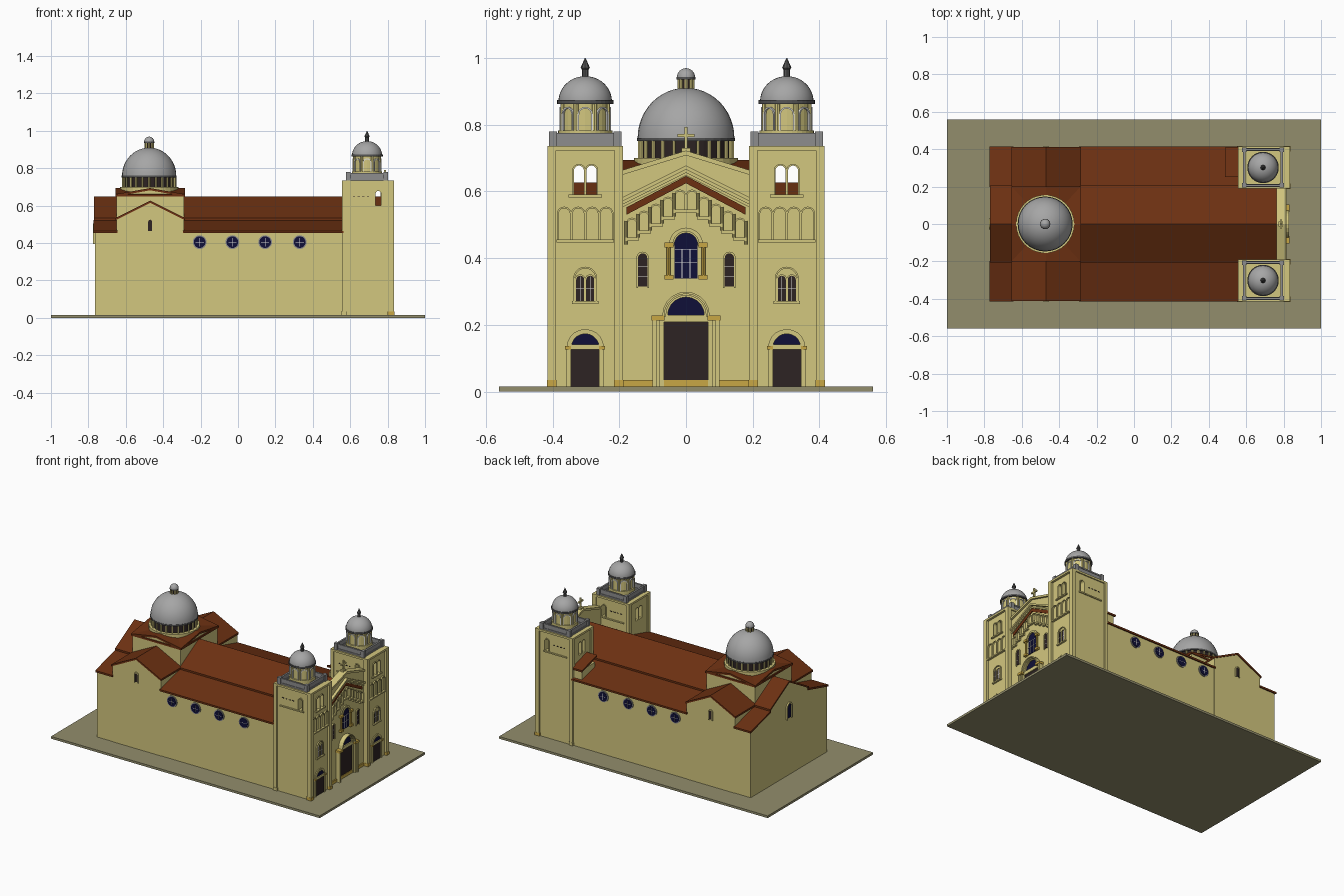
import bpy, bmesh
from math import pi, sin, cos

if "Cube" in bpy.data.objects:
    bpy.data.objects.remove(bpy.data.objects["Cube"])


def material(name, r, g, b):
    m = bpy.data.materials.new(name)
    m.use_nodes = True
    m.diffuse_color = (r, g, b, 1)
    bsdf = next(n for n in m.node_tree.nodes if n.type == 'BSDF_PRINCIPLED')
    bsdf.inputs["Base Color"].default_value = (r, g, b, 1)
    return m


WALL = material("cream wall", .65, .57, .21)
GROUND = material("paving", .29, .27, .15)
ROOF = material("red roof tiles", .15, .03, .006)
DOME = material("dome grey", .38, .38, .38)
STONE = material("parapet grey", .27, .27, .27)
DARK = material("dark slate", .09, .09, .09)
DOOR = material("dark brown", .026, .017, .017)
GLASS = material("navy glass", .005, .005, .04)
GOLD = material("gold stone", .58, .39, .06)
WHITE = material("white trim", .75, .75, .72)


def finish(name, bm, mat, smooth=False):
    bmesh.ops.recalc_face_normals(bm, faces=bm.faces)
    me = bpy.data.meshes.new(name)
    bm.to_mesh(me)
    bm.free()
    me.materials.append(mat)
    ob = bpy.data.objects.new(name, me)
    bpy.context.collection.objects.link(ob)
    if smooth:
        bpy.ops.object.select_all(action='DESELECT')
        ob.select_set(True)
        bpy.context.view_layer.objects.active = ob
        bpy.ops.object.shade_smooth_by_angle(angle=.6)
    return ob


def prism(name, pts, axis, a, b, mat):
    """Extrude an outline of (u, z) points along x or y from a to b."""
    bm = bmesh.new()
    ends = [[bm.verts.new((t, u, z) if axis == 'x' else (u, t, z)) for u, z in pts] for t in (a, b)]
    for ring in ends:
        bm.faces.new(ring)
    n = len(pts)
    for i in range(n):
        j = (i + 1) % n
        bm.faces.new((ends[0][i], ends[0][j], ends[1][j], ends[1][i]))
    return finish(name, bm, mat)


def box(name, x0, x1, y0, y1, z0, z1, mat):
    return prism(name, [(y0, z0), (y1, z0), (y1, z1), (y0, z1)], 'x', x0, x1, mat)


def slab(name, p, q, t, axis, a, b, mat):
    return prism(name, [p, q, (q[0], q[1] + t), (p[0], p[1] + t)], axis, a, b, mat)


def lathe(name, profile, x, y, mat, seg=32, smooth=False):
    bm = bmesh.new()
    rings = [[bm.verts.new((x + r * cos(2 * pi * i / seg), y + r * sin(2 * pi * i / seg), z))
              for i in range(seg)] for r, z in profile]
    for lo, hi in zip(rings, rings[1:]):
        for i in range(seg):
            j = (i + 1) % seg
            bm.faces.new((lo[i], lo[j], hi[j], hi[i]))
    bm.faces.new(rings[0])
    bm.faces.new(rings[-1])
    return finish(name, bm, mat, smooth)


def cyl(name, x, y, r, z0, z1, mat, seg=32):
    return lathe(name, [(r, z0), (r, z1)], x, y, mat, seg)


def dome(name, x, y, r, z, h, mat, steps=12):
    arc = [(max(r * cos(pi / 2 * k / steps), .001), z + h * sin(pi / 2 * k / steps)) for k in range(steps + 1)]
    return lathe(name, arc, x, y, mat, 32, True)


def arch(c, z0, zs, r, n=10):
    return [(c + r, z0)] + [(c + r * cos(pi * k / n), zs + r * sin(pi * k / n)) for k in range(n + 1)] + [(c - r, z0)]


def opening(name, c, z0, zs, r, axis, a, b, mat):
    return prism(name, arch(c, z0, zs, r), axis, a, b, mat)


def frame(name, c, z0, zs, r, w, axis, a, b, mat=WALL):
    return prism(name, arch(c, z0, zs, r + w) + arch(c, z0, zs, r)[::-1], axis, a, b, mat)


def gable(name, c, hw, z0, eave, apex, axis, a, b, over=.006, t=.012):
    """Gabled volume with two roof slabs."""
    prism(name + "_walls", [(c - hw, z0), (c + hw, z0), (c + hw, eave), (c, apex), (c - hw, eave)], axis, a, b, WALL)
    drop = over * (apex - eave) / hw
    for s in (-1, 1):
        slab(name + "_roof", (c + s * (hw + over), eave - drop), (c, apex), t, axis, a - over, b + over, ROOF)


# Ground and main volumes
box("ground_slab", -1, 1, -.56, .56, 0, .015, GROUND)
box("lower_walls", -.765, .57, -.405, .405, .015, .455, WALL)
gable("nave", 0, .2, .4, .525, .638, 'x', -.765, .765)
gable("transept", -.47, .18, .015, .525, .615, 'y', -.407, .407)
gable("crossing_long", 0, .195, .45, .65, .682, 'x', -.65, -.29)
gable("crossing_cross", -.47, .18, .45, .65, .682, 'y', -.195, .195)
for s in (-1, 1):
    prism("aisle_upper_wall", [(s * .405, .45), (s * .2, .45), (s * .2, .51), (s * .405, .455)], 'x', -.765, .56, WALL)
    for x0, x1 in ((-.772, -.645), (-.295, .565)):
        slab("aisle_roof", (s * .415, .453), (s * .198, .511), .012, 'x', x0, x1, ROOF)

# Stair house beside one tower
box("stair_house", .495, .57, .26, .4, .4, .535, WALL)
slab("stair_house_roof", (.41, .525), (.25, .57), .012, 'x', .487, .57, ROOF)

# Main dome
X = -.475
cyl("drum_base", X, 0, .156, .65, .7, WALL)
cyl("drum_windows", X, 0, .136, .7, .755, DOOR)
for k in range(24):
    a = 2 * pi * k / 24
    cyl("drum_column", X + .139 * cos(a), .139 * sin(a), .006, .7, .752, WALL, 6)
cyl("drum_cornice", X, 0, .147, .75, .76, DARK)
dome("main_dome", X, 0, .145, .76, .15, DOME)
cyl("lantern", X, 0, .021, .9, .94, DOOR, 16)
for k in range(8):
    cyl("lantern_column", X + .021 * cos(k * pi / 4), .021 * sin(k * pi / 4), .005, .9, .94, WALL, 6)
cyl("lantern_cornice", X, 0, .028, .935, .942, DARK, 16)
dome("lantern_dome", X, 0, .027, .942, .027, DOME, 6)

# Side windows, transept windows and rear window
for s in (-1, 1):
    for x in (-.205, -.03, .145, .33):
        for name, r, d, mat in (("rose_frame", .037, .411, STONE), ("rose_glass", .031, .413, GLASS)):
            ring = [(x + r * cos(k * pi / 12), .405 + r * sin(k * pi / 12)) for k in range(24)]
            prism(name, ring, 'y', s * .4, s * d, mat)
        for w, h in ((.022, .001), (.001, .022)):
            box("rose_bar", x - w, x + w, s * .41, s * .414, .405 - h, .405 + h, WHITE)
    opening("transept_window", -.47, .465, .515, .01, 'y', s * .4, s * .41, DOOR)
    frame("transept_window_frame", -.47, .46, .515, .01, .006, 'y', s * .4, s * .414)
opening("rear_window", 0, .4, .475, .02, 'x', -.769, -.76, GLASS)
frame("rear_window_frame", 0, .395, .475, .02, .009, 'x', -.775, -.76)

# Towers
TX = .69
for s in (-1, 1):
    c = s * .302
    body = box("tower", .563, .818, c - .105, c + .105, .015, .73, WALL)
    cuts = [opening("belfry_cutter", c + d, .59, .662, .015, 'x', .4, 1, WALL) for d in (-.019, .019)]
    cuts.append(opening("belfry_cutter", .75, .6, .665, .014, 'y', c - .3, c + .3, WALL))
    bpy.context.view_layer.objects.active = body
    for cut in cuts:
        mod = body.modifiers.new("cut", 'BOOLEAN')
        mod.operation, mod.solver, mod.object = 'DIFFERENCE', 'EXACT', cut
        bpy.ops.object.modifier_apply(modifier=mod.name)
        bpy.data.objects.remove(cut)
    for x0, x1 in ((.555, .578), (.803, .833)):
        for y in (c - .1, c + .1):
            box("tower_corner", x0, x1, y - .013, y + .013, .015, .735, WALL)
            box("tower_corner_base", x0 - .003, x1 + .003, y - .014, y + .014, .015, .035, GOLD if x0 > .6 else WALL)
    box("tower_terrace", .555, .833, c - .113, c + .113, .722, .735, WALL)
    # Parapet
    for e in (-1, 1):
        for z0, z1, w in ((.735, .745, .007), (.745, .768, .003), (.766, .775, .006)):
            box("parapet_rail", TX - .105, TX + .105, c + e * .096 - w, c + e * .096 + w, z0, z1, STONE)
            box("parapet_rail", TX + e * .1 - w, TX + e * .1 + w, c - .1, c + .1, z0, z1, STONE)
        for f in (-1, 1):
            x, y = TX + e * .1, c + f * .096
            box("parapet_post", x - .012, x + .012, y - .012, y + .012, .735, .779, STONE)
    # Cupola
    cyl("cupola_drum", TX, c, .072, .735, .865, WALL)
    for k in range(8):
        f = frame("cupola_arch", 0, .782, .83, .018, .005, 'x', .06, .077, WHITE)
        f.location, f.rotation_euler = (TX, c, 0), (0, 0, k * pi / 4)
        a = (k + .5) * pi / 4
        cyl("cupola_column", TX + .072 * cos(a), c + .072 * sin(a), .008, .735, .865, WALL, 8)
    cyl("cupola_plinth", TX, c, .081, .735, .782, WALL)
    cyl("cupola_cornice", TX, c, .084, .862, .873, DARK)
    dome("cupola_dome", TX, c, .08, .87, .075, DOME)
    lathe("cupola_finial", [(.01, .94), (.01, .965), (.014, .97), (.001, 1)], TX, c, DARK, 8)
    # Belfry trim and blind arcade
    F = .818
    for d in (-.019, .019):
        frame("belfry_frame", c + d, .59, .662, .015, .005, 'x', F - .01, F + .006)
    box("belfry_sill", F - .01, F + .012, c - .05, c + .05, .582, .59, WALL)
    for e in (-1, 1):
        box("belfry_side_sill", .6, .775, c + e * .104, c + e * .112, .59, .598, WALL)
        frame("belfry_side_frame", .75, .6, .665, .014, .005, 'y', c + e * .1, c + e * .11)
        for x in (.62, .645, .67, .695):
            box("belfry_side_impost", x - .006, x + .006, c + e * .1, c + e * .108, .648, .652, DOOR)
    for k in range(4):
        frame("arcade_arch", c + (k - 1.5) * .042, .455, .532, .017, .005, 'x', F - .01, F + .009)
    box("arcade_sill", F - .01, F + .014, c - .086, c + .086, .447, .455, WALL)
    # Twin window
    frame("twin_window_arch", c, .27, .338, .031, .005, 'x', F - .01, F + .008)
    for d in (-.015, .015):
        opening("twin_window", c + d, .272, .335, .012, 'x', F - .01, F + .003, DOOR)
        frame("twin_window_frame", c + d, .27, .335, .012, .004, 'x', F - .01, F + .007)
        box("twin_window_bar", F, F + .005, c + d - .001, c + d + .001, .272, .345, WHITE)
        box("twin_window_bar", F, F + .005, c + d - .012, c + d + .012, .308, .31, WHITE)
    box("twin_window_sill", F - .01, F + .012, c - .04, c + .04, .263, .271, WALL)
    # Side door
    box("side_door", F - .01, F + .003, c - .043, c + .043, .015, .128, DOOR)
    opening("side_door_lunette", c, .14, .141, .04, 'x', F - .01, F + .003, GLASS)
    box("side_door_lintel", F - .01, F + .009, c - .046, c + .046, .126, .141, WALL)
    for r, w, d in ((.042, .008, .009), (.049, .007, .005)):
        frame("side_door_arch", c, .015, .131, r, w, 'x', F - .01, F + d)
    for e in (-1, 1):
        box("side_door_capital", F - .01, F + .012, c + e * .042, c + e * .06, .126, .136, GOLD)

# Central front wall, coping and stepped gallery
F = .798
prism("front_wall", [(-.2, .015), (.2, .015), (.2, .65), (0, .712), (-.2, .65)], 'x', .77, F, WALL)
box("front_plinth", F - .01, F + .008, -.2, .2, .015, .035, GOLD)
for s in (-1, 1):
    slab("front_coping", (s * .195, .648), (0, .708), .014, 'x', .762, F + .014, WALL)
    slab("gallery_cornice", (s * .19, .57), (0, .665), .012, 'x', F - .01, F + .018, WALL)
    slab("gallery_moulding", (s * .19, .552), (0, .647), .01, 'x', F - .01, F + .009, WALL)
    slab("gallery_roof_band", (s * .178, .53), (0, .624), .022, 'x', F - .01, F + .005, ROOF)
    for k in range(5):
        y, z = s * (.018 + .036 * k), .545 - .021 * k
        frame("gallery_arch", y, z, z + .042, .013, .005, 'x', F - .01, F + .008)
        box("gallery_step", F - .01, F + .014, y - .019, y + .019, z - .01, z, WALL)
        cyl("gallery_column", F + .008, y + s * .018, .005, z - .02, z + .05, WALL, 8)
    # Narrow windows
    y = s * .13
    opening("narrow_window", y, .315, .4, .014, 'x', F - .01, F + .003, DOOR)
    frame("narrow_window_frame", y, .31, .4, .014, .005, 'x', F - .01, F + .007)
    for z in (.345, .375):
        box("narrow_window_bar", F, F + .004, y - .014, y + .014, z, z + .001, WHITE)
    # Central window columns and portal jambs
    cyl("window_column", F + .008, s * .052, .006, .345, .432, GOLD, 8)
    for z in (.335, .432):
        box("window_capital", F - .01, F + .018, s * .038, s * .065, z, z + .014, GOLD)
    for y0, y1, d in ((.066, .078, .012), (.078, .089, .021), (.089, .1, .03)):
        box("portal_jamb", F - .01, F + d, s * y0, s * y1, .015, .216, WALL)
    box("portal_capital", F - .01, F + .033, s * .064, s * .103, .213, .228, GOLD)

# Central window
opening("central_window", 0, .338, .44, .035, 'x', F - .01, F + .003, GLASS)
for r, w, d in ((.035, .006, .012), (.041, .01, .007)):
    frame("central_window_arch", 0, .438, .44, r, w, 'x', F - .01, F + d)
for y in (-.012, .012):
    box("central_window_bar", F, F + .005, y - .001, y + .001, .34, .425, WHITE)
for z in (.385, .425):
    box("central_window_bar", F, F + .005, -.035, .035, z, z + .002, WHITE)

# Portal
box("portal_door", F - .01, F + .004, -.066, .066, .015, .21, DOOR)
box("portal_lintel", F - .01, F + .012, -.068, .068, .208, .23, WALL)
opening("portal_lunette", 0, .228, .23, .058, 'x', F - .01, F + .004, GLASS)
for r, w, d in ((.055, .006, .012), (.06, .006, .021), (.065, .006, .03)):
    frame("portal_arch", 0, .225, .228, r, w, 'x', F - .01, F + d)

# Gable cross
box("cross_base", .772, .796, -.014, .014, .71, .73, WALL)
box("cross_upright", .78, .79, -.005, .005, .72, .792, WALL)
box("cross_arm", .78, .79, -.025, .025, .762, .772, WALL)
